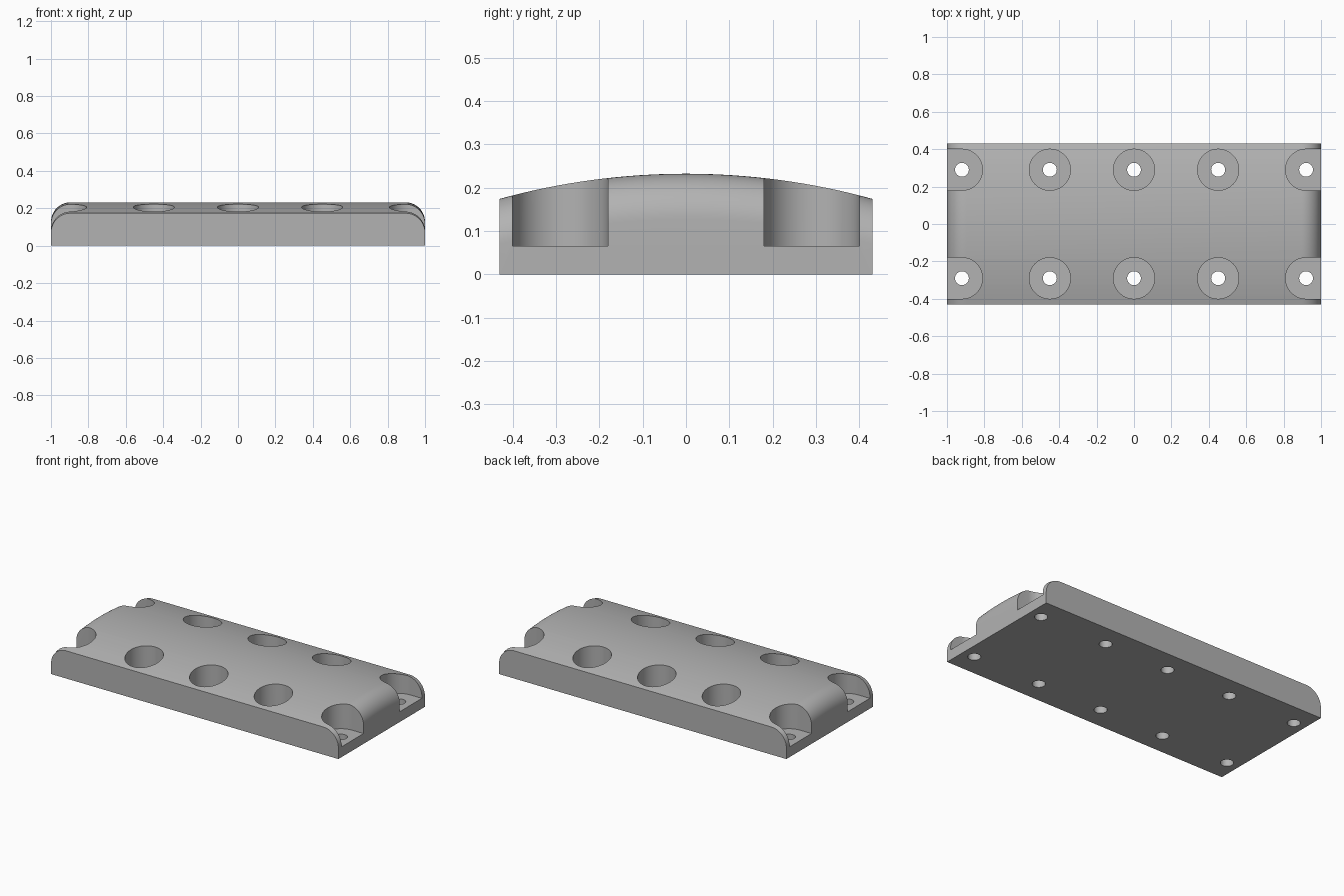
import bpy, bmesh, math

HALF_Y, CROWN, EDGE_Z = 0.43, 0.232, 0.174
FILLET, FLOOR = 0.105, 0.065
BORE_R, HOLE_R = 0.11, 0.037
COLS, ROW_Y = (-0.92, -0.45, 0, 0.45, 0.92), 0.29

cube = bpy.data.objects.get("Cube")
if cube:
    bpy.data.objects.remove(cube)

grey = bpy.data.materials.new("plain grey")
grey.use_nodes = True
colour = (0.45, 0.45, 0.45, 1)
grey.diffuse_color = colour
grey.node_tree.nodes["Principled BSDF"].inputs["Base Color"].default_value = colour


def make_object(name, bm):
    bmesh.ops.recalc_face_normals(bm, faces=bm.faces)
    mesh = bpy.data.meshes.new(name)
    bm.to_mesh(mesh)
    bm.free()
    mesh.materials.append(grey)
    obj = bpy.data.objects.new(name, mesh)
    bpy.context.collection.objects.link(obj)
    return obj


def prism(bm, outline, z0, z1):
    """Extrude a flat outline between two heights."""
    face = bm.faces.new([bm.verts.new((x, y, z0)) for x, y in outline])
    geom = bmesh.ops.extrude_face_region(bm, geom=[face])["geom"]
    top = [v for v in geom if isinstance(v, bmesh.types.BMVert)]
    bmesh.ops.translate(bm, verts=top, vec=(0, 0, z1 - z0))


def circle(cx, cy, r, n=64):
    return [(cx + r * math.cos(math.tau * i / n), cy + r * math.sin(math.tau * i / n))
            for i in range(n)]


def end_slot(cx, cy, r, n=32):
    """Half circle facing the middle, with straight sides running out past the end."""
    s = math.copysign(1, cx)
    arc = [(cx - s * r * math.sin(math.pi * i / n), cy + r * math.cos(math.pi * i / n))
           for i in range(n + 1)]
    return arc + [(s * 1.2, cy - r), (s * 1.2, cy + r)]


# Crowned plate: one arched section swept along x, dropping over rounded ends
sag = CROWN - EDGE_Z
radius = (HALF_Y ** 2 + sag ** 2) / (2 * sag)
ys = [HALF_Y * (i / 16 - 1) for i in range(33)]
arch = [(y, CROWN - radius + math.sqrt(radius ** 2 - y * y)) for y in ys]

angles = [math.pi / 2 * i / 14 for i in range(15)]
half = [(1 - FILLET + FILLET * math.sin(a), FILLET * (1 - math.cos(a))) for a in angles]
stations = [(-x, d) for x, d in reversed(half)] + half

bm = bmesh.new()
sections = []
for x, drop in stations:
    points = [(-HALF_Y, 0)] + [(y, z - drop) for y, z in arch] + [(HALF_Y, 0)]
    sections.append([bm.verts.new((x, y, z)) for y, z in points])
for a, b in zip(sections, sections[1:]):
    for i in range(len(a)):
        j = (i + 1) % len(a)
        bm.faces.new((a[i], a[j], b[j], b[i]))
bm.faces.new(sections[0])
bm.faces.new(sections[-1])
plate = make_object("crowned_plate", bm)

# Counterbores and screw holes
bores, holes = bmesh.new(), bmesh.new()
for x in COLS:
    for y in (-ROW_Y, ROW_Y):
        outline = end_slot(x, y, BORE_R) if abs(x) > 0.9 else circle(x, y, BORE_R)
        prism(bores, outline, FLOOR, 0.5)
        prism(holes, circle(x, y, HOLE_R, 32), -0.1, 0.4)

bpy.context.view_layer.objects.active = plate
for name, cutter_bm in (("counterbore_cutter", bores), ("screw_hole_cutter", holes)):
    cutter = make_object(name, cutter_bm)
    cutter.hide_render = True
    mod = plate.modifiers.new(name, 'BOOLEAN')
    mod.operation, mod.solver, mod.object = 'DIFFERENCE', 'EXACT', cutter
    bpy.ops.object.modifier_apply(modifier=name)
    bpy.data.objects.remove(cutter)

# Smooth curves, crisp rims
bpy.ops.object.select_all(action='DESELECT')
plate.select_set(True)
bpy.ops.object.shade_smooth_by_angle(angle=math.radians(30))
